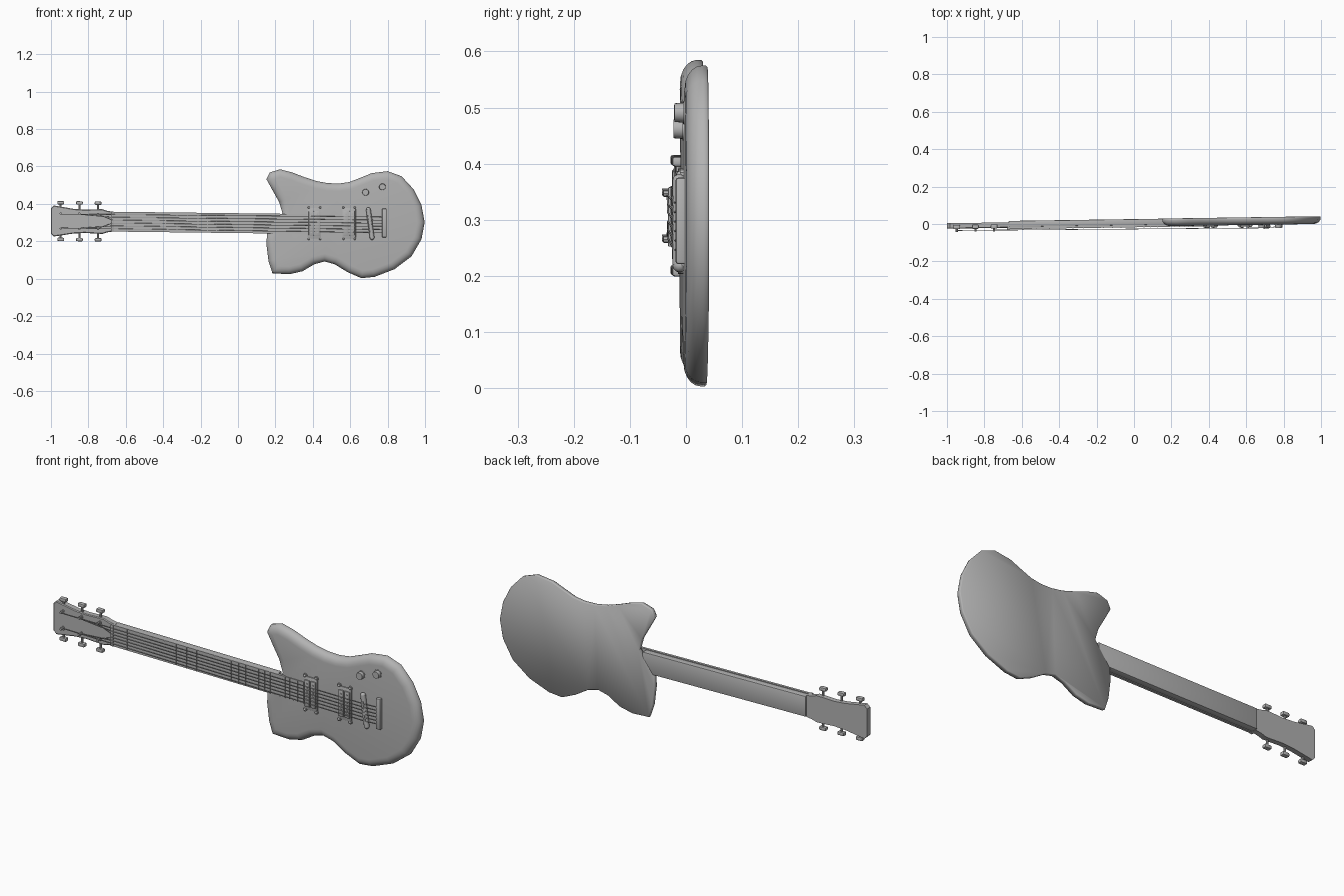
import bpy, bmesh, math
from mathutils import Vector, Matrix

if "Cube" in bpy.data.objects:
    bpy.data.objects.remove(bpy.data.objects["Cube"])

grey = bpy.data.materials.new("plain grey")
grey.use_nodes = True
COLOUR = (0.45, 0.45, 0.45, 1)
grey.diffuse_color = COLOUR
grey.node_tree.nodes["Principled BSDF"].inputs["Base Color"].default_value = COLOUR

MID = 0.297      # centre line height
TILT = 0.0145    # whole instrument leans back toward the body end
DROP = 0.012     # neck line falls slightly toward the body


def finish(bm, name, along_neck=False, angle=35):
    """Lean the part, turn it into an object and shade it."""
    for v in bm.verts:
        v.co.y += TILT * v.co.x
        if along_neck:
            v.co.z -= DROP * v.co.x
    bmesh.ops.recalc_face_normals(bm, faces=bm.faces)
    mesh = bpy.data.meshes.new(name)
    bm.to_mesh(mesh)
    bm.free()
    mesh.materials.append(grey)
    ob = bpy.data.objects.new(name, mesh)
    bpy.context.collection.objects.link(ob)
    bpy.ops.object.select_all(action="DESELECT")
    ob.select_set(True)
    bpy.context.view_layer.objects.active = ob
    bpy.ops.object.shade_smooth_by_angle(angle=math.radians(angle))
    return ob


def box(bm, lo, hi, bevel=0):
    lo, hi = Vector(lo), Vector(hi)
    m = Matrix.Translation((lo + hi) / 2) @ Matrix.Diagonal((*(hi - lo), 1))
    verts = bmesh.ops.create_cube(bm, size=1, matrix=m)["verts"]
    if bevel:
        edges = list({e for v in verts for e in v.link_edges})
        bmesh.ops.bevel(bm, geom=edges, offset=bevel, segments=2, profile=0.5, affect="EDGES")


def rod(bm, a, b, r, sides=8, r2=None):
    a, b = Vector(a), Vector(b)
    turn = (b - a).to_track_quat("Z", "Y").to_matrix().to_4x4()
    bmesh.ops.create_cone(bm, cap_ends=True, segments=sides, radius1=r,
                          radius2=r if r2 is None else r2, depth=(b - a).length,
                          matrix=Matrix.Translation((a + b) / 2) @ turn)


def ball(bm, c, r):
    bmesh.ops.create_uvsphere(bm, u_segments=10, v_segments=6, radius=r,
                              matrix=Matrix.Translation(c))


def inset(pts, d):
    """Move a clockwise outline inward by d with mitred corners."""
    out = []
    for i, p in enumerate(pts):
        e1 = (p - pts[i - 1]).normalized()
        e2 = (pts[(i + 1) % len(pts)] - p).normalized()
        n1, n2 = Vector((e1.y, -e1.x)), Vector((e2.y, -e2.x))
        out.append(p + (n1 + n2) * d / max(0.5, 1 + n1.dot(n2)))
    return out


def layered(bm, rings):
    """Skin a stack of (outline, y) rings and cap both ends."""
    loops = [[bm.verts.new((p.x, y, p.y)) for p in pts] for pts, y in rings]
    for a, b in zip(loops, loops[1:]):
        for i in range(len(a)):
            j = (i + 1) % len(a)
            bm.faces.new((a[i], a[j], b[j], b[i]))
    bm.faces.new(loops[0])
    bm.faces.new(loops[-1])


# Body: flat back, softly rounded front edge
outline = [Vector(p) for p in (
    (.152, .532), (.17, .568), (.225, .585), (.29, .568), (.355, .543), (.42, .522), (.48, .511),
    (.54, .509), (.596, .517), (.655, .54), (.714, .564), (.80, .575), (.874, .548),
    (.938, .479), (.981, .393), (.998, .302), (.981, .211), (.928, .12), (.837, .051),
    (.73, .01), (.66, .003), (.586, .035), (.516, .078), (.463, .092), (.409, .078),
    (.345, .04), (.275, .024), (.184, .029), (.163, .094), (.152, .184), (.155, .24),
    (.238, .35), (.22, .41), (.185, .472))]
BACK, FRONT, RIM = .027, -.014, .04
bm = bmesh.new()
rings = [(inset(outline, .003), BACK), (outline, BACK - .003)]
for k in range(6):
    t = math.radians(18 * k)
    rings.append((inset(outline, RIM * (1 - math.cos(t))), BACK - .01 + (FRONT - BACK + .01) * math.sin(t)))
layered(bm, rings)
finish(bm, "body", angle=50)

# Neck and fretboard
bm = bmesh.new()
box(bm, (-.67, -.006, MID - .051), (.22, .0262, MID + .051), .004)
finish(bm, "neck", True)
bm = bmesh.new()
box(bm, (-.67, -.0175, MID - .053), (.37, -.005, MID + .053))
finish(bm, "fretboard", True)

# Frets and nut
NUT_X, BRIDGE_X = -.67, .70
bm = bmesh.new()
for n in range(1, 25):
    x = NUT_X + (BRIDGE_X - NUT_X) * (1 - 2 ** (-n / 12))
    box(bm, (x - .002, -.0195, MID - .052), (x + .002, -.017, MID + .052))
finish(bm, "frets", True)
bm = bmesh.new()
box(bm, (NUT_X - .01, -.022, MID - .053), (NUT_X + .004, .0, MID + .053), .002)
finish(bm, "nut", True)

# Headstock: flared plate with clipped corners
half = [(-1, .068), (-.985, .083), (-.94, .076), (-.88, .066), (-.82, .062),
        (-.76, .065), (-.725, .066), (-.70, .058), (-.665, .052)]
plate = [Vector((x, MID + h)) for x, h in half] + [Vector((x, MID - h)) for x, h in reversed(half)]
bm = bmesh.new()
layered(bm, [(plate, .0185), (plate, -.007), (inset(plate, .004), -.0105)])
finish(bm, "headstock", True)

# Tuners: post, collar, shaft and button on each side
TUNER_X = (-.948, -.848, -.748)
bm = bmesh.new()
for x in TUNER_X:
    for s in (-1, 1):
        z = MID + s * .041
        rod(bm, (x, -.008, z), (x, -.014, z), .011, 10)
        rod(bm, (x, -.012, z), (x, -.029, z), .006, 8)
        rod(bm, (x, -.002, MID + s * .055), (x, -.002, MID + s * .095), .0055, 8)
        ends = sorted((MID + s * .089, MID + s * .107))
        box(bm, (x - .018, -.014, ends[0]), (x + .018, .009, ends[1]), .005)
finish(bm, "tuners", True)

# Strings: headstock run, then nut to bridge to tailpiece
bm = bmesh.new()
for i in range(6):
    k = (i - 2.5) / 2.5
    s = 1 if k > 0 else -1
    order = 2 - min(i, 5 - i)
    post = (TUNER_X[2 - order], -.021, MID + s * .037)
    stops = [post, (NUT_X, -.0225, MID + k * .038), (BRIDGE_X + .005, -.031, MID + k * .042),
             (.78, -.024, MID + k * .042)]
    for a, b in zip(stops, stops[1:]):
        rod(bm, a, b, .0017, 5)
finish(bm, "strings", True)


# Pickups: frame with lugs, two coils, pole pieces and corner screws
def pickup(name, x0, x1):
    bm = bmesh.new()
    cx = (x0 + x1) / 2
    box(bm, (x0, -.019, MID - .082), (x1, -.012, MID + .082), .002)
    for s in (-1, 1):
        coil = cx + s * .0165
        box(bm, (coil - .014, -.026, MID - .066), (coil + .014, -.018, MID + .066), .003)
        for i in range(6):
            z = MID + (i - 2.5) * .0195
            rod(bm, (coil, -.025, z), (coil, -.0285, z), .0045, 8)
        for t in (-1, 1):
            lug = (cx + s * (x1 - x0) * .42, MID + t * .084)
            rod(bm, (lug[0], -.012, lug[1]), (lug[0], -.020, lug[1]), .010, 10)
            ball(bm, (lug[0], -.020, lug[1]), .006)
    finish(bm, name)


pickup("neck_pickup", .372, .445)
pickup("bridge_pickup", .558, .630)

# Bridge: slanted rounded bar on two posts
bm = bmesh.new()
top, bottom = (.697, -.022, MID + .072), (.717, -.022, MID - .078)
rod(bm, top, bottom, .0125, 12)
for p in (top, bottom):
    ball(bm, p, .0125)
    rod(bm, (p[0], -.010, p[2]), p, .009, 10)
for i in range(6):
    k = (i - 2.5) / 2.5
    box(bm, (.700 - k * .005, -.0355, MID + k * .042 - .008), (.712 - k * .005, -.028, MID + k * .042 + .003))
finish(bm, "bridge")

# Tailpiece
bm = bmesh.new()
box(bm, (.770, -.030, MID - .076), (.795, -.010, MID + .078), .005)
finish(bm, "tailpiece")

# Control knobs
bm = bmesh.new()
for x, z in ((.682, .462), (.772, .491)):
    rod(bm, (x, -.010, z), (x, -.016, z), .021, 20)
    rod(bm, (x, -.015, z), (x, -.032, z), .018, 20, .0165)
finish(bm, "knobs")
